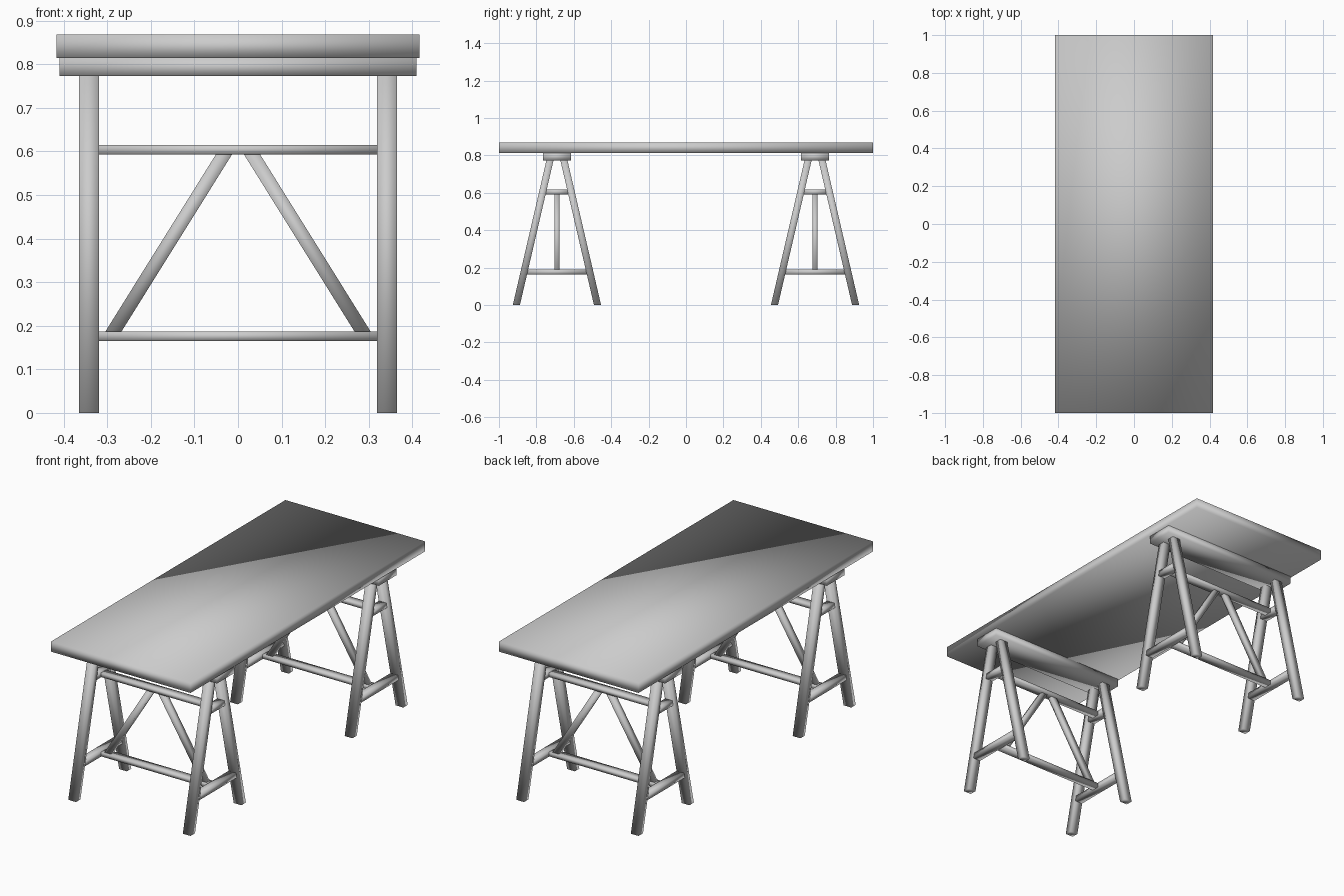
import bpy, bmesh
from mathutils import Vector

if "Cube" in bpy.data.objects:
    bpy.data.objects.remove(bpy.data.objects["Cube"])


def strut(name, a, b, size, axes):
    """Box running from a to b; its end faces lie in the plane of the two axes."""
    bm = bmesh.new()
    bmesh.ops.create_cube(bm, size=1)
    a, b = Vector(a), Vector(b)
    u, v = (Vector([1.0 if i == k else 0.0 for i in range(3)]) for k in axes)
    for vert in bm.verts:
        x, y, z = vert.co
        vert.co = a.lerp(b, z + 0.5) + u * x * size[0] + v * y * size[1]
    bmesh.ops.recalc_face_normals(bm, faces=bm.faces)
    for f in bm.faces:
        f.smooth = True  # soft shading across the whole part
    me = bpy.data.meshes.new(name)
    bm.to_mesh(me)
    bm.free()
    ob = bpy.data.objects.new(name, me)
    bpy.context.collection.objects.link(ob)
    return ob


X, Y, Z = 0, 1, 2
LEG_X = 0.342
LEG_TOP, LEG_FOOT, LEG_H = 0.037, 0.217, 0.775


def leg_offset(z):
    return LEG_FOOT + (LEG_TOP - LEG_FOOT) * z / LEG_H


# Table top
strut("table_top", (0, -1, 0.841), (0, 1, 0.841), (0.834, 0.054), (X, Z))

for end, cy in (("front", -0.69), ("back", 0.69)):
    # Beam carrying the top
    strut(f"{end}_beam", (-0.41, cy, 0.794), (0.41, cy, 0.794), (0.15, 0.042), (Y, Z))

    for side, s in (("left", -1), ("right", 1)):
        # Splayed legs
        for pos, d in (("outer", -1), ("inner", 1)):
            strut(f"{end}_{side}_{pos}_leg",
                  (s * LEG_X, cy + d * LEG_FOOT, 0),
                  (s * LEG_X, cy + d * LEG_TOP, LEG_H), (0.046, 0.038), (X, Y))
        # Short rungs between each leg pair
        for level, z in (("lower", 0.177), ("upper", 0.605)):
            r = leg_offset(z) - 0.01
            strut(f"{end}_{side}_{level}_rung", (s * LEG_X, cy - r, z),
                  (s * LEG_X, cy + r, z), (0.044, 0.028), (X, Z))
        # Diagonal brace
        strut(f"{end}_{side}_brace", (s * 0.287, cy, 0.185),
              (s * 0.031, cy, 0.595), (0.037, 0.027), (X, Y))

    # Long crossbars joining the rungs
    for level, z in (("lower", 0.176), ("upper", 0.604)):
        strut(f"{end}_{level}_crossbar", (-0.322, cy, z), (0.322, cy, z),
              (0.045, 0.022), (Y, Z))
